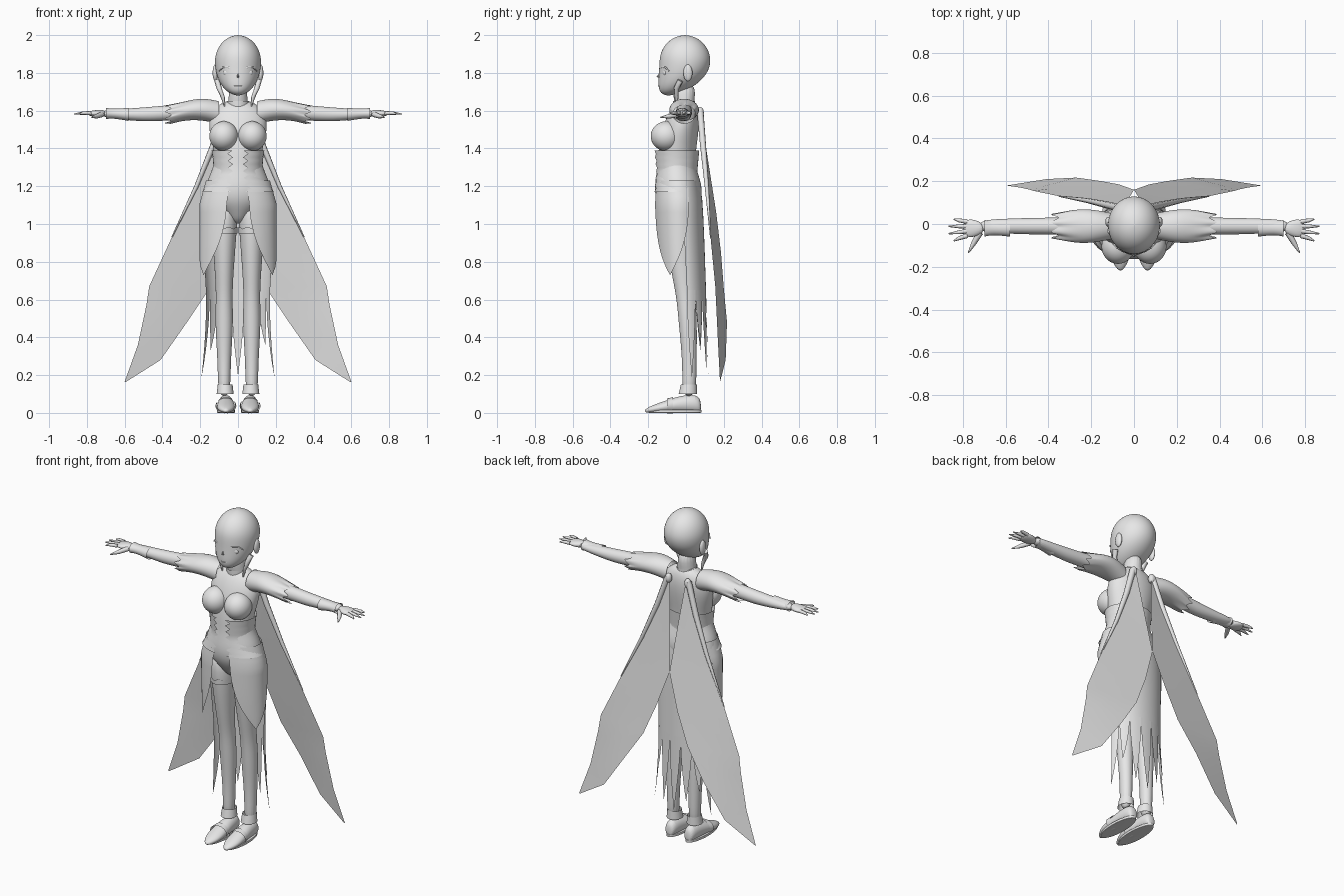
import bpy
from math import sin, cos, pi, tau, radians
from mathutils import Vector

cube = bpy.data.objects.get("Cube")
if cube:
    bpy.data.objects.remove(cube, do_unlink=True)

shade = (.8, .8, .8, 1)
grey = bpy.data.materials.new("plain grey")
grey.use_nodes = True
grey.diffuse_color = shade
grey.node_tree.nodes["Principled BSDF"].inputs["Base Color"].default_value = shade


def build(name, rows, closed=True, caps=False, mirror=False, smooth=False):
    """Skin rows of equal length with quads and make one object of them."""
    n = len(rows[0])
    verts = [v for row in rows for v in row]
    faces = []
    for start in range(0, len(verts) - n, n):
        for i in range(n if closed else n - 1):
            j = (i + 1) % n
            faces.append((start + i, start + j, start + n + j, start + n + i))
    if caps:
        faces.append(tuple(reversed(range(n))))
        faces.append(tuple(range(len(verts) - n, len(verts))))
    mesh = bpy.data.meshes.new(name)
    mesh.from_pydata(verts, [], faces)
    mesh.materials.append(grey)
    obj = bpy.data.objects.new(name, mesh)
    bpy.context.collection.objects.link(obj)
    if smooth:
        subdivision = obj.modifiers.new("smooth", "SUBSURF")
        subdivision.levels = subdivision.render_levels = 2
    if mirror:
        obj.modifiers.new("mirror", "MIRROR").use_mirror_merge = False
    bpy.ops.object.select_all(action="DESELECT")
    obj.select_set(True)
    bpy.context.view_layer.objects.active = obj
    bpy.ops.object.shade_smooth_by_angle(angle=radians(50))


def loft(name, rings, axis="z", aside=0, sides=18, caps=True, hem=0, mirror=True):
    """Rings are (position on axis, centre, half width, half depth)."""
    rows = []
    for ring in rings:
        place, centre, wide, deep = ring
        row = []
        for i in range(sides):
            t = tau * i / sides
            a, b = aside + wide * sin(t), centre - deep * cos(t)
            p = place + (hem * (i % 3 - 1) if ring is rings[-1] else 0)
            row.append({"x": (p, a, b), "y": (a, p, b), "z": (a, b, p)}[axis])
        rows.append(row[::-1] if axis == "y" else row)
    build(name, rows, caps=caps, mirror=mirror, smooth=True)


def tube(name, points, thick, tip=.003, sides=8, mirror=True):
    """Round strand along a path, tapering from thick to tip."""
    pts = [Vector(p) for p in points]
    last = len(pts) - 1
    rows = []
    for k, p in enumerate(pts):
        turn = (pts[min(k + 1, last)] - pts[max(k - 1, 0)]).to_track_quat("Z", "Y")
        radius = thick + (tip - thick) * (k / last) ** 2
        angles = [tau * i / sides for i in range(sides)]
        rows.append([p + turn @ Vector((cos(t), sin(t), 0)) * radius for t in angles])
    build(name, rows, caps=True, mirror=mirror)


def ball(name, centre, size):
    x, y, z = centre
    wide, deep, tall = size
    arcs = [pi * (k + .2) / 8.4 for k in range(9)]
    loft(name, [(z - tall * cos(s), y, wide * sin(s), deep * sin(s)) for s in arcs], aside=x)


def wrap(name, rows, steps=10, mirror=False):
    """Open sheet on an ellipse; rows are (height, centre, half width, half depth, from, to)."""
    grid = []
    for z, y, wide, deep, first, last in rows:
        angles = [first + (last - first) * i / steps for i in range(steps + 1)]
        grid.append([(wide * sin(t), y - deep * cos(t), z) for t in angles])
    build(name, grid, closed=False, mirror=mirror)


# Head: round cranium, with the lower half drawn forward into the chin
head = []
for k in range(13):
    s = pi * (k + .2) / 12.4
    drop = max(0, -cos(s))
    z = 1.86 + cos(s) * (.18 if drop else .14)
    head.append((z, -.005 - .09 * drop ** 2, .124 * sin(s), .137 * sin(s)))
loft("head", head[::-1], sides=24, mirror=False)
tube("nose", [(0, -.13, 1.82), (0, -.15, 1.78), (0, -.13, 1.77)], .007, mirror=False)
tube("mouth", [(-.02, -.14, 1.73), (0, -.146, 1.73), (.02, -.14, 1.73)], .003, mirror=False)
ball("eye", (.05, -.11, 1.8), (.03, .015, .02))
tube("eyelash", [(.02, -.13, 1.81), (.05, -.127, 1.83), (.08, -.11, 1.83), (.1, -.09, 1.81)], .006)
ball("ear", (.12, .01, 1.8), (.015, .025, .045))
tube("side_lock", [(.11, -.03, 1.76), (.1, -.05, 1.72), (.08, -.05, 1.67), (.07, -.05, 1.62)], .016)

# Neck and torso
loft("neck", [(1.58, 0, .07, .05), (1.63, -.01, .05, .05), (1.75, -.01, .05, .07)], mirror=False)
loft("collar", [(1.61, -.01, .06, .06), (1.65, -.01, .06, .06)], caps=False, mirror=False)
loft("torso", [
    (1, -.04, .04, .04), (1.06, -.04, .07, .08), (1.12, -.04, .16, .12), (1.2, -.04, .18, .13),
    (1.3, -.05, .13, .1), (1.37, -.05, .12, .1), (1.5, -.03, .16, .1),
    (1.6, -.01, .15, .08), (1.66, 0, .06, .04)], sides=24, mirror=False)
ball("bust", (.075, -.105, 1.465), (.08, .085, .08))

# Bodice with a zigzag front opening
bodice = []
for k in range(13):
    f = k / 6 - 1
    bodice.append((1.28 + .11 * f, -.05, .13 + .05 * max(0, -f) + .01 * f * f, .11 + .01 * abs(f),
                   .2 + .2 * (k % 2), pi))
wrap("bodice", bodice, steps=18, mirror=True)

# Arms with torn sleeves and flared cuffs
loft("arm", [(.12, 1.6, .05, .05), (.36, 1.59, .04, .04), (.47, 1.58, .04, .04),
             (.6, 1.58, .035, .03), (.73, 1.585, .03, .02)], "x", -.01)
loft("sleeve", [(.1, 1.59, .06, .06), (.19, 1.61, .08, .06), (.28, 1.6, .08, .05),
                (.37, 1.58, .06, .05)], "x", -.01, sides=24, caps=False, hem=.03)
loft("cuff", [(.58, 1.58, .04, .035), (.66, 1.585, .03, .025), (.7, 1.585, .04, .03)], "x", -.02, caps=False)

# Hands
loft("palm", [(.7, 1.585, .02, .02), (.75, 1.585, .045, .02), (.8, 1.585, .04, .01)], "x", -.02)
for k in range(4):
    y, spread = .022 * k - .055, .006 * k - .012
    reach = .87 - .012 * (k - 1.5) ** 2
    tube(f"finger_{k + 1}", [(.78, y, 1.587), (.82, y + spread, 1.587), (reach, y + 2 * spread, 1.582)], .011)
tube("thumb", [(.72, -.04, 1.58), (.75, -.09, 1.57), (.775, -.135, 1.565)], .015)

# Legs
loft("leg", [(1.13, -.03, .08, .08), (1, -.03, .07, .09), (.75, -.02, .05, .06), (.61, 0, .043, .05),
             (.48, .01, .05, .05), (.25, .02, .033, .036), (.08, .015, .035, .04)], aside=.073)
loft("stocking_band", [(.95, -.03, .07, .088), (.98, -.03, .072, .09)], aside=.073, sides=24, caps=False, hem=.01)

# Shoes: each section rests on the ground
sections = [(.08, .02, .03), (.06, .037, .05), (-.03, .043, .046), (-.1, .05, .034), (-.17, .044, .022), (-.22, .01, .01)]
loft("shoe", [(y, tall, wide, tall) for y, wide, tall in sections], "y", .064)
loft("sole", [(z, -.06, .048, .145) for z in (0, .001, .016, .017)], aside=.064)
loft("ankle_cuff", [(.1, .01, .046, .05), (.15, .015, .04, .043)], aside=.068, caps=False)
loft("shoe_strap", [(-.07, .04, .05, .044), (-.1, .037, .056, .04)], "y", .064, caps=False)

# Front skirt panels, narrowing to a point
panel = []
for k in range(13):
    f = k / 12
    flare = min(1, 4 * f)
    panel.append((1.23 - .5 * f, -.04 + .01 * f, .17 + .035 * flare, .12 + .012 * flare - .015 * f ** 4,
                  .28 + .8 * f ** 3, 2 - .9 * f ** 3))
wrap("skirt_panel", panel, mirror=True)

# Back skirt, torn into pointed tails
first = 1.62
last = tau - first
back = []
for k in range(7):
    f = k / 6
    swell = sin(pi * f ** .5)
    back.append((1.23 - .58 * f, .03 * f - .03, .17 + .02 * swell, .1 + .006 * f + .01 * swell, first, last))
wrap("back_skirt", back, steps=28)
width = (last - first) / 7
for k, tip in enumerate((.19, .36, .24, .2, .27, .33, .19)):
    middle = first + width * (k + .5)
    tail = []
    for s in range(7):
        f = s / 6
        half = width / 2 * (1 - f ** 1.6) + .004
        flare = (.04 * f * f - .01 * f) * abs(k - 3) / 3
        tail.append((.65 + (tip - .65) * f, 0, .17 + flare, .106 + .012 * f, middle - half, middle + half))
    wrap(f"skirt_tail_{k + 1}", tail, steps=4)

# Wings: thin membranes from the shoulder blades, ribbed along the outer edge
outer = [(.07, .075, 1.6), (.13, .09, 1.42), (.22, .11, 1.2), (.35, .13, .93),
         (.47, .155, .67), (.485, .16, .57), (.53, .17, .36), (.6, .18, .165)]
inner = [(.055, .08, 1.6), (.03, .11, 1.38), (0, .16, 1.06), (.07, .185, .85),
         (.15, .2, .66), (.27, .217, .48), (.41, .21, .28), (.595, .18, .163)]
build("wing_membrane", [[Vector(a).lerp(Vector(b), i / 4) for i in range(5)] for a, b in zip(inner, outer)],
      closed=False, mirror=True)
tube("wing_rib", outer[:4], .018)
ball("wing_root", (.065, .075, 1.59), (.02, .02, .03))
